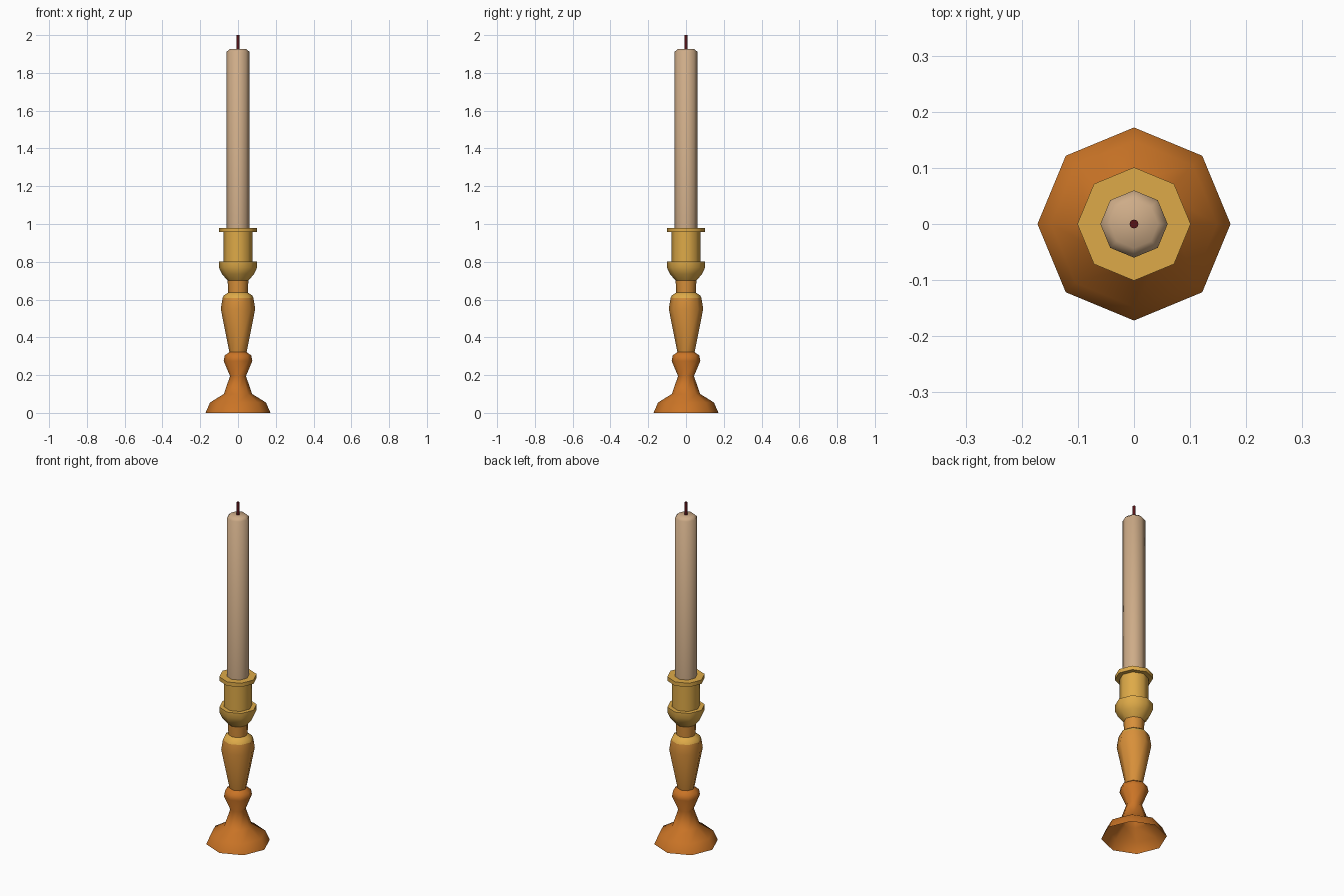
import bpy, bmesh, math

if "Cube" in bpy.data.objects:
    bpy.data.objects.remove(bpy.data.objects["Cube"])


def srgb(r, g, b):
    def lin(c):
        c /= 255
        return c / 12.92 if c <= 0.04045 else ((c + 0.055) / 1.055) ** 2.4
    return (lin(r), lin(g), lin(b), 1)


def material(name, rgb):
    m = bpy.data.materials.new(name)
    m.diffuse_color = srgb(*rgb)
    m.use_nodes = True
    m.node_tree.nodes["Principled BSDF"].inputs["Base Color"].default_value = m.diffuse_color
    return m


copper = material("dark_orange", (202, 116, 38))
amber = material("amber", (216, 144, 58))
gold = material("gold", (222, 170, 72))
wax = material("beige_wax", (206, 172, 136))
red = material("dark_red", (88, 18, 22))


def lathe(name, profile, mat, sides=8, cap=False):
    """Revolve (radius, height) points around z."""
    bm = bmesh.new()
    rings = []
    for r, z in profile:
        rings.append([bm.verts.new((r * math.cos(2 * math.pi * i / sides),
                                    r * math.sin(2 * math.pi * i / sides), z))
                      for i in range(sides)])
    for a, b in zip(rings, rings[1:]):
        for i in range(sides):
            j = (i + 1) % sides
            bm.faces.new((a[i], a[j], b[j], b[i]))
    if cap:
        bm.faces.new(rings[-1])
    me = bpy.data.meshes.new(name)
    bm.to_mesh(me)
    bm.free()
    me.materials.append(mat)
    ob = bpy.data.objects.new(name, me)
    bpy.context.collection.objects.link(ob)
    bpy.ops.object.select_all(action='DESELECT')
    ob.select_set(True)
    bpy.context.view_layer.objects.active = ob
    bpy.ops.object.shade_smooth_by_angle(angle=math.radians(52))
    return ob


# Hollow foot with its knob
lathe("foot", [(0.172, 0), (0.148, 0.055), (0.075, 0.10), (0.042, 0.195),
               (0.076, 0.275), (0.07, 0.305), (0.045, 0.322)], copper)
# Vase-shaped stem, its shoulder ring and neck
lathe("stem", [(0.045, 0.318), (0.091, 0.55), (0.082, 0.607)], amber)
lathe("shoulder", [(0.082, 0.607), (0.075, 0.622), (0.052, 0.637)], gold)
lathe("neck", [(0.052, 0.637), (0.055, 0.70)], amber)
# Drip cup, socket and rim
lathe("socket", [(0.055, 0.70), (0.085, 0.735), (0.101, 0.77), (0.101, 0.802),
                 (0.076, 0.802), (0.076, 0.957), (0.101, 0.957),
                 (0.101, 0.98), (0.055, 0.98)], gold)
# Candle and wick
lathe("candle", [(0.06, 0.97), (0.06, 1.912), (0.043, 1.927)], wax, cap=True)
lathe("wick", [(0.008, 1.92), (0.008, 2.0)], red, cap=True)
